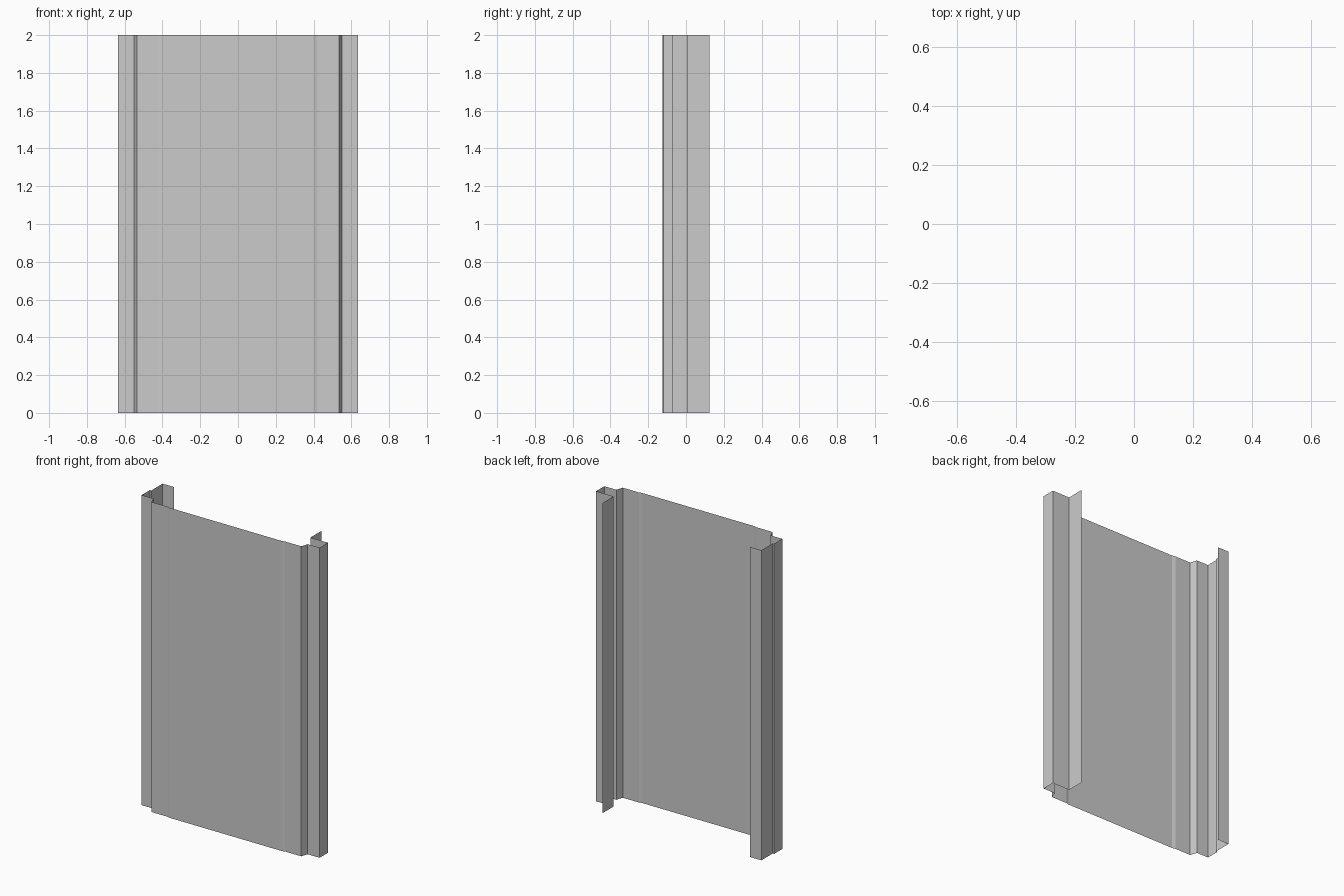
import bpy
import bmesh

if "Cube" in bpy.data.objects:
    bpy.data.objects.remove(bpy.data.objects["Cube"])

HEIGHT = 2.0

# Shared half of the folded sheet, from panel centre out to the side flange
half = [(0.40, -0.125), (0.42, -0.12), (0.535, -0.12),
        (0.55, -0.075), (0.635, -0.075), (0.635, 0.01)]

# Different interlocking lips at each end
left_lip = [(-0.545, 0.125), (-0.625, 0.125), (-0.625, 0.01)]
right_lip = [(0.51, 0.01), (0.51, 0.125)]

profile = left_lip + [(-x, y) for x, y in reversed(half)] + half + right_lip


def extrude_sheet(name, points, height):
    """Sweep an open plan profile straight up into a thin sheet."""
    bm = bmesh.new()
    verts = [bm.verts.new((x, y, 0)) for x, y in points]
    edges = [bm.edges.new(pair) for pair in zip(verts, verts[1:])]
    swept = bmesh.ops.extrude_edge_only(bm, edges=edges)["geom"]
    top = [g for g in swept if isinstance(g, bmesh.types.BMVert)]
    bmesh.ops.translate(bm, verts=top, vec=(0, 0, height))
    # Front of the sheet faces -y
    bm.normal_update()
    panel = max(bm.faces, key=lambda f: f.calc_area())
    if panel.normal.y > 0:
        bmesh.ops.reverse_faces(bm, faces=bm.faces[:])
    mesh = bpy.data.meshes.new(name)
    bm.to_mesh(mesh)
    bm.free()
    obj = bpy.data.objects.new(name, mesh)
    bpy.context.collection.objects.link(obj)
    return obj


# Folded wall panel
extrude_sheet("folded_wall_panel", profile, HEIGHT)
